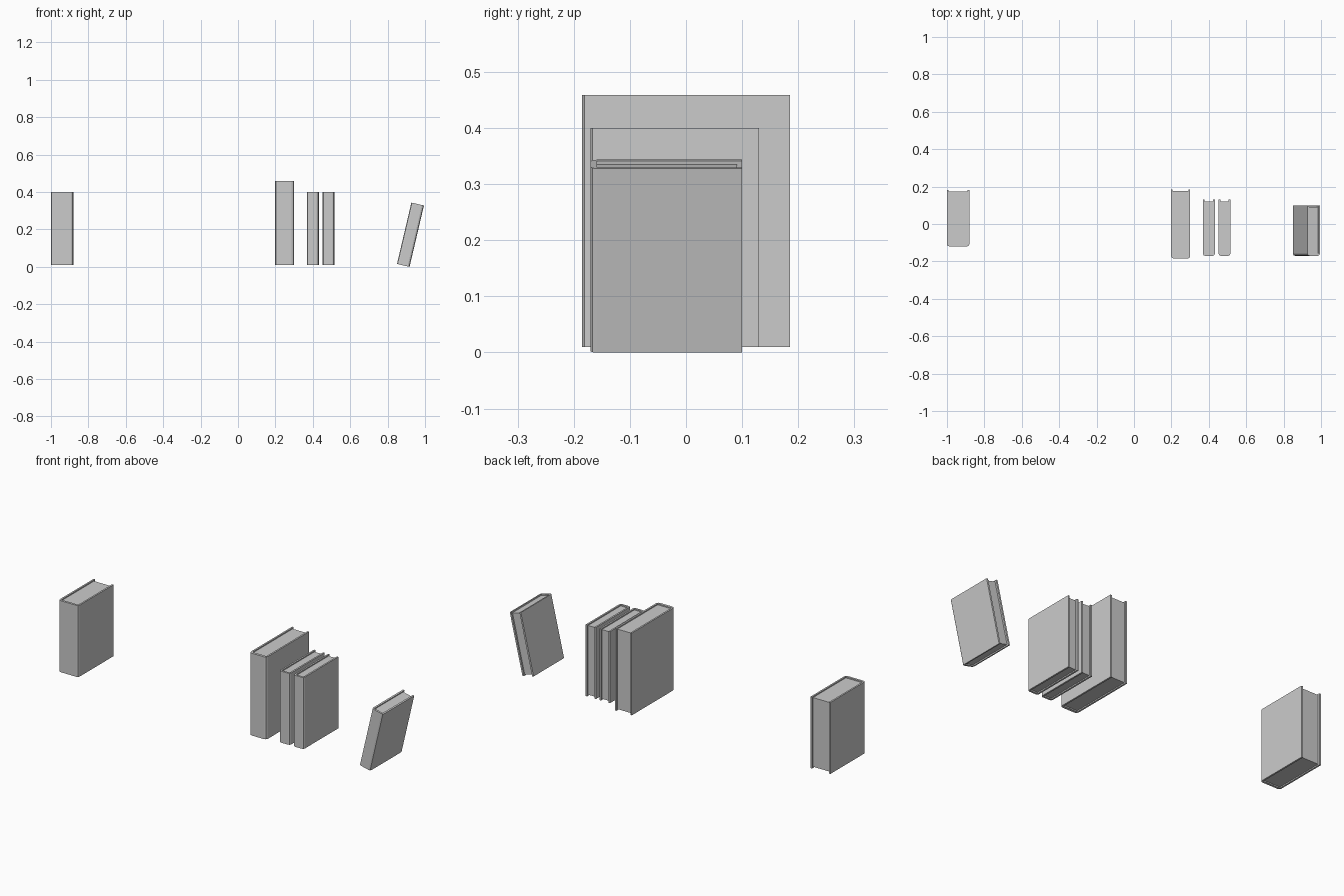
import bpy, bmesh, math
from mathutils import Matrix

if "Cube" in bpy.data.objects:
    bpy.data.objects.remove(bpy.data.objects["Cube"])


def prism(name, outline, z0, z1, matrix):
    """Extrude a plan outline upwards into a closed solid."""
    bm = bmesh.new()
    face = bm.faces.new([bm.verts.new((x, y, z0)) for x, y in outline])
    ext = bmesh.ops.extrude_face_region(bm, geom=[face])
    for v in ext["geom"]:
        if isinstance(v, bmesh.types.BMVert):
            v.co.z = z1
    bmesh.ops.recalc_face_normals(bm, faces=bm.faces)
    me = bpy.data.meshes.new(name)
    bm.to_mesh(me)
    bm.free()
    ob = bpy.data.objects.new(name, me)
    ob.matrix_world = matrix
    bpy.context.collection.objects.link(ob)


def book(name, x, y0, y1, z, width, height, chamfer, tilt=0.0):
    """Hardback standing on its tail, spine facing -y, x = lower left corner."""
    t = 0.009                      # board thickness
    lip = 0.009                    # cover overhang around the pages
    m = Matrix.Translation((x, 0, z)) @ Matrix.Rotation(tilt, 4, 'Y')
    w, c, k = width, chamfer, chamfer * 0.3
    # cover: U-shaped case with softened spine corners
    cover = [(0, y1), (0, y0 + c), (k, y0 + k), (c, y0),
             (w - c, y0), (w - k, y0 + k), (w, y0 + c), (w, y1),
             (w - t, y1), (w - t, y0 + c), (t, y0 + c), (t, y1)]
    prism(name + "_cover", cover, 0, height, m)
    # page block set back from the board edges
    pages = [(t, y0 + c), (w - t, y0 + c), (w - t, y1 - lip), (t, y1 - lip)]
    prism(name + "_pages", pages, lip * 0.7, height - lip * 0.7, m)


book("thick_book", -1.0, -0.12, 0.183, 0.01, 0.12, 0.39, 0.012)
book("tall_book", 0.198, -0.185, 0.185, 0.01, 0.102, 0.449, 0.014)
book("slim_book_left", 0.368, -0.17, 0.13, 0.01, 0.064, 0.39, 0.011)
book("slim_book_right", 0.453, -0.17, 0.13, 0.01, 0.062, 0.39, 0.011)
# last book leans to the right
book("leaning_book", 0.850, -0.17, 0.10, 0.0155, 0.069, 0.337, 0.011,
     math.radians(13.2))
